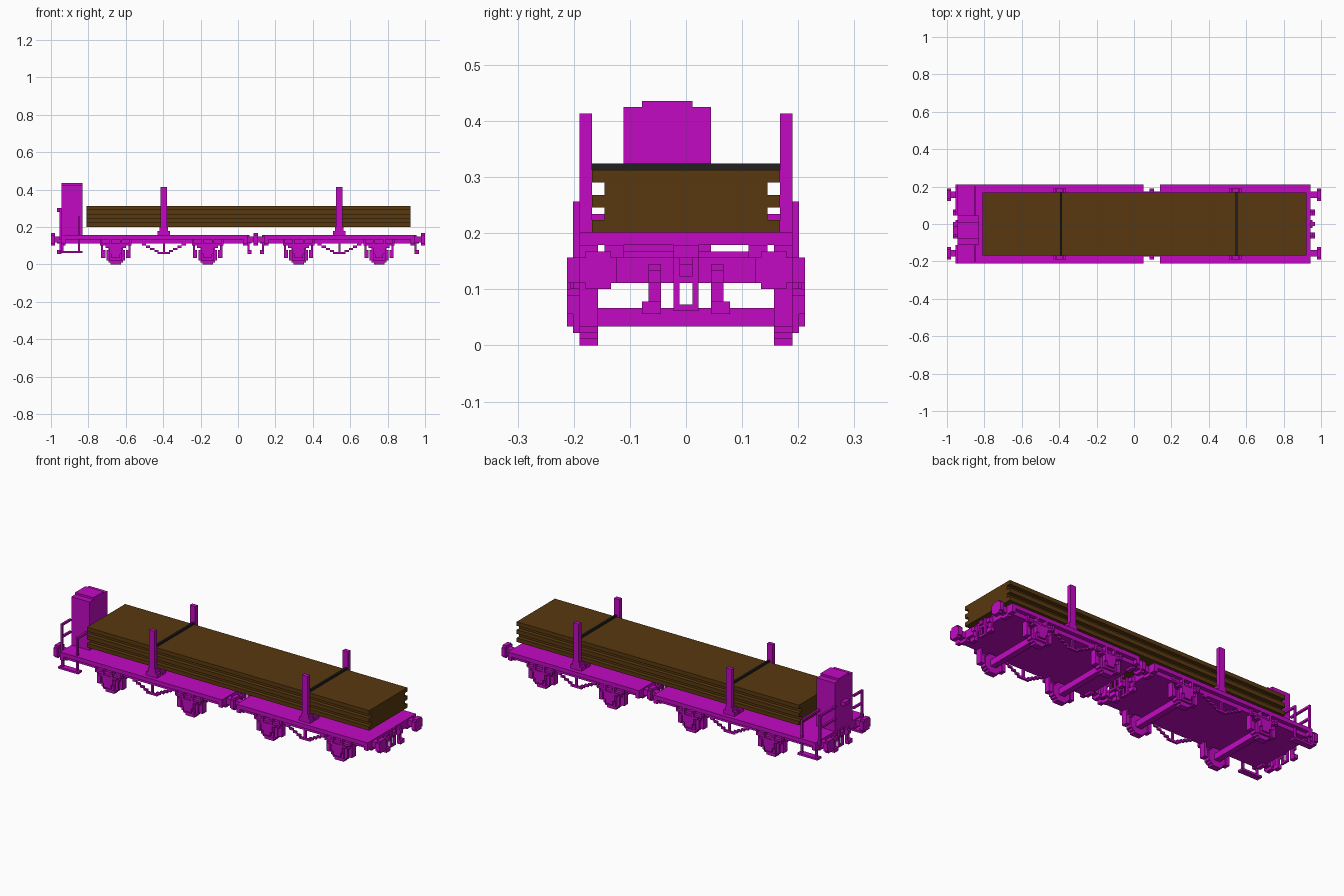
import bpy, bmesh, math

cube = bpy.data.objects.get("Cube")
if cube:
    bpy.data.objects.remove(cube)

# All sizes are in block units: x counts from the left end, y from the centre line
LENGTH = 179
U = 2 / LENGTH


def material(name, rgb):
    m = bpy.data.materials.new(name)
    m.use_nodes = True
    m.diffuse_color = (*rgb, 1)
    m.node_tree.nodes["Principled BSDF"].inputs["Base Color"].default_value = (*rgb, 1)
    return m


PAINT = material("magenta paint", (0.55, 0.003, 0.55))
WOOD = material("brown timber", (0.1, 0.04, 0.005))
STRAP = material("dark strap", (0.014, 0.014, 0.014))


def part(name, mat, boxes, mirror=False):
    """Join boxes (x0, x1, y0, y1, z0, z1) in one object, optionally mirrored in y."""
    boxes = list(boxes)
    if mirror:
        boxes += [(a, b, -d, -c, e, f) for a, b, c, d, e, f in boxes]
    bm = bmesh.new()
    for a, b, c, d, e, f in boxes:
        vs = bmesh.ops.create_cube(bm, size=1)["verts"]
        for v in vs:
            v.co.x = ((a + b) / 2 + v.co.x * (b - a) - LENGTH / 2) * U
            v.co.y = ((c + d) / 2 + v.co.y * (d - c)) * U
            v.co.z = ((e + f) / 2 + v.co.z * (f - e)) * U
    me = bpy.data.meshes.new(name)
    bm.to_mesh(me)
    bm.free()
    me.materials.append(mat)
    ob = bpy.data.objects.new(name, me)
    bpy.context.collection.objects.link(ob)


def disc_rows(r):
    """Stepped circle: (offset, half width) for each block row."""
    n = int(2 * r)
    for i in range(n):
        h = i + 0.5 - r
        w = math.sqrt(r * r - h * h)
        yield i - r, max(1, round(w - r % 1) + r % 1)


# Decks and frames of the two wagons
for side, x0, x1 in (("left", 5, 94), ("right", 102, 174)):
    part(side + "_deck", PAINT, [(x0, x1, -19, 19, 12, 14)])
    part(side + "_underframe", PAINT, [(x0, x1, -17, 17, 10, 12)])
    part(side + "_end_beams", PAINT,
         [(x, x + 2, -19, 19, 10, 13) for x in (x0, x1 - 2)]
         + [(x, x + 2, s - 2, s + 2, 9, 11) for x in (x0, x1 - 2) for s in (-14, 14)])

# Wheelsets with axle boxes, springs and brake shoes
for i, x in enumerate((31, 75, 118.5, 157), 1):
    part(f"wheels_{i}", PAINT,
         [(x - w, x + w, 14, 17, 4.5 + h, 5.5 + h) for h, w in disc_rows(4.5)], True)
    part(f"axle_{i}", PAINT, [(x - 1.5, x + 1.5, -14, 14, 3, 6)])
    part(f"axle_box_{i}", PAINT,
         [(x - 2, x + 2, 17, 19, 3, 7), (x - 3, x + 3, 17, 18, 2, 8),
          (x - 3, x - 2, 17, 19, 5, 12), (x + 2, x + 3, 17, 19, 5, 12)], True)
    part(f"spring_{i}", PAINT,
         [(x - 7, x + 7, 17, 18.5, 9, 10), (x - 5, x + 5, 17, 19, 8, 9),
          (x - 3, x + 3, 17, 19, 7, 8)]
         + [(x + s - 0.5, x + s + 0.5, 17, 18, 9, 12) for s in (-7, 7)], True)
    part(f"brake_shoes_{i}", PAINT,
         [b for s in (-1, 1) for b in (
             (x + s * 6.5 - 0.5, x + s * 6.5 + 0.5, 14, 17, 3, 10),
             (x + s * 5.5 - 0.5, x + s * 5.5 + 0.5, 14, 17, 3, 7))], True)

# Bolsters, stakes, straps and truss rods share two centres
for i, x in enumerate((54, 138), 1):
    part(f"bolster_{i}", PAINT,
         [(x - 2, x + 2, -17, 17, 16, 18), (x - 2, x + 2, -15, 15, 14, 15)]
         + [(x - 3, x + 3, a, b, 14, 16)
            for a, b in ((-17, -14), (-13, -10), (-2, 2), (10, 13), (14, 17))])
    part(f"stakes_{i}", PAINT, [(x - 1.5, x + 1.5, 15, 17, 16, 37)], True)
    part(f"strap_{i}", STRAP, [(x, x + 1, -15, 15, 28, 29)])
    rod = [(x - 3, x + 3, 16, 17, 5, 6), (x - 0.5, x + 0.5, 16, 17, 6, 10)]
    for k in range(4):
        for s in (-1, 1):
            c = x + s * (3.5 + 2 * k)
            rod.append((c - 1, c + 1, 16, 17, 6 + k, 7 + k))
    part(f"truss_rods_{i}", PAINT, rod, True)

# Timber load, alternating wide and narrow layers
for k in range(5):
    half = 13 if k % 2 else 15
    part(f"timber_layer_{k + 1}", WOOD, [(17, 172, -half, half, 18 + 2 * k, 20 + 2 * k)])


# Buffers: head from xa to xb, shaft from xb to xc
def buffer_pair(name, xa, xb, xc):
    boxes = [(min(xa, xb), max(xa, xb), 14 - w, 14 + w, 12 + h, 13 + h)
             for h, w in disc_rows(3)]
    boxes.append((min(xb, xc), max(xb, xc), 12.5, 15.5, 10.5, 13.5))
    part(name, PAINT, boxes, True)


buffer_pair("left_end_buffers", 0, 2, 5)
buffer_pair("right_end_buffers", 179, 177, 174)
buffer_pair("inner_left_buffers", 98, 97, 94)
buffer_pair("inner_right_buffers", 98, 99, 102)

# Hooks and hoses at every wagon end
for i, (x, s) in enumerate(((5, -1), (94, 1), (102, -1), (174, 1)), 1):
    a, b = sorted((x, x + s))
    c, d = sorted((x, x + 2 * s))
    part(f"hook_{i}", PAINT,
         [(c, d, -1, 1, 11, 13), (a, b, -2, 2, 10, 11), (a, b, -2, 2, 5.5, 6.5),
          (a, b, -2, -1, 6, 14), (a, b, 1, 2, 6, 14)])
    part(f"hoses_{i}", PAINT,
         [(a, b, 4, 6, 5, 13), (c, d, 4, 7, 5, 7), (c, d, 4, 6, 10, 12)], True)
part("middle_coupling", PAINT, [(94, 102, -1, 1, 11, 13)])

# Brake cabin
part("brake_cabin", PAINT, [(5, 15, -10, 4, 14, 38)])
part("cabin_roof", PAINT, [(5, 15, -7, 1, 38, 39)])

# Handrails and steps around the cabin platform
part("end_handrails", PAINT,
     [(4, 5, 16, 17, 12, 27), (4, 5, 4, 17, 26, 27), (4, 5, 4, 17, 20, 21),
      (4, 5, -17, -16, 12, 27), (4, 5, -17, -10, 26, 27), (4, 5, -17, -10, 20, 21)])
part("side_handrails", PAINT,
     [(13, 14, 17, 18, 14, 23), (13, 14, 4, 18, 22, 23), (13, 14, -18, -17, 14, 23),
      (13, 14, -18, -10, 22, 23)])
part("cabin_handle", PAINT, [(3, 5, -5, -1, 25, 27)])
part("platform_steps", PAINT,
     [(4, 15, 16, 19, 5.5, 6.5), (5, 6, 17, 18, 6, 12), (13, 14, 17, 18, 6, 12)], True)
